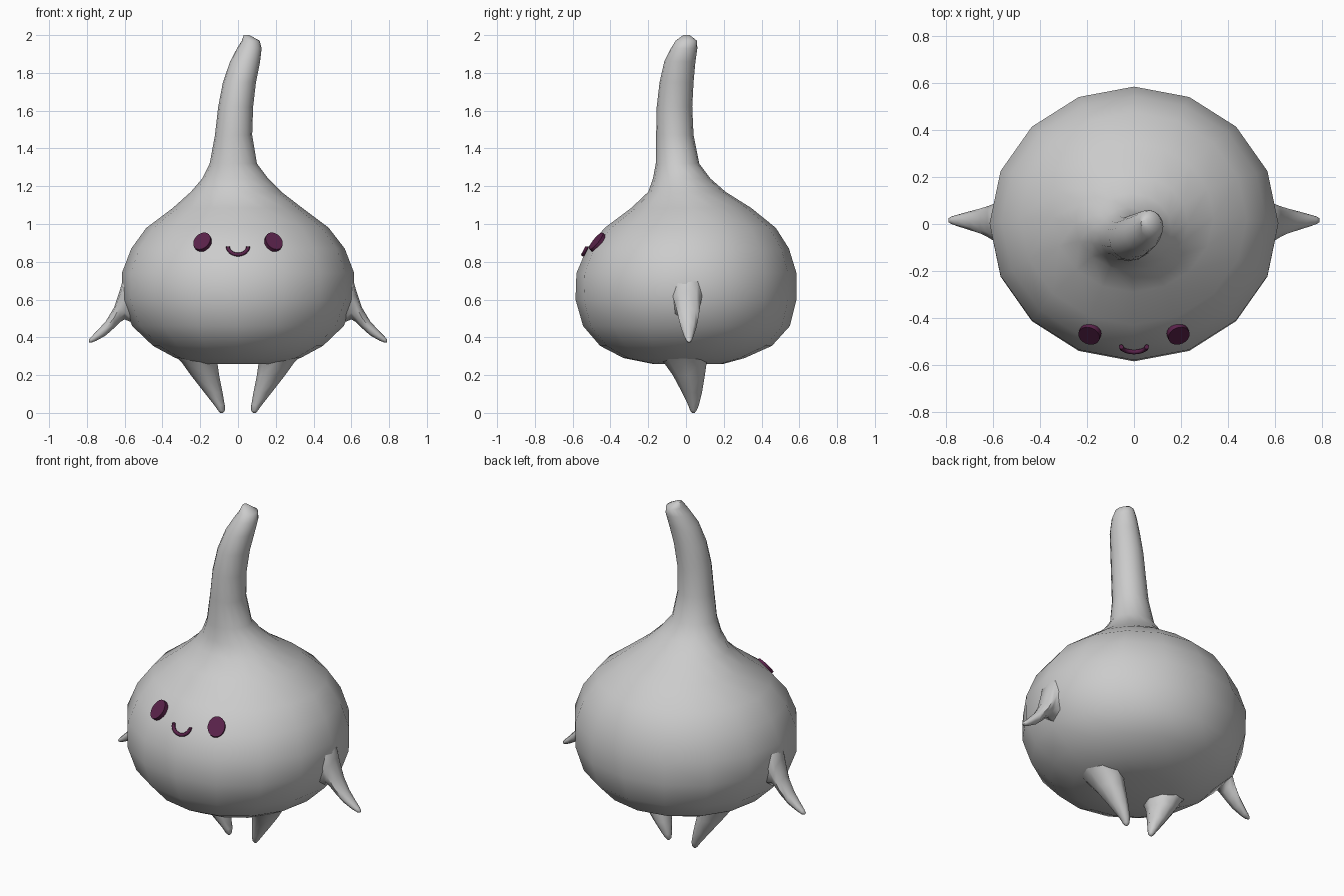
import bpy, bmesh, math
from mathutils import Vector


def material(name, rgb):
    m = bpy.data.materials.new(name)
    m.diffuse_color = (*rgb, 1)
    return m


SKIN = material("pale grey", (0.60, 0.60, 0.60))
PLUM = material("dark plum", (0.10, 0.016, 0.068))


def finish(bm, name, mat, angle=60):
    bmesh.ops.recalc_face_normals(bm, faces=bm.faces)
    me = bpy.data.meshes.new(name)
    bm.to_mesh(me)
    bm.free()
    ob = bpy.data.objects.new(name, me)
    bpy.context.collection.objects.link(ob)
    me.materials.append(mat)
    bpy.ops.object.select_all(action='DESELECT')
    bpy.context.view_layer.objects.active = ob
    ob.select_set(True)
    bpy.ops.object.shade_smooth_by_angle(angle=math.radians(angle))
    return ob


def loft(name, sections, place, sides, mat=SKIN):
    """Skin elliptical sections (position, u min, u max, v min, v max)."""
    bm = bmesh.new()
    rings = []
    for t, u0, u1, v0, v1 in sections:
        ring = []
        for i in range(sides):
            a = 2 * math.pi * i / sides
            u = (u0 + u1) / 2 + (u1 - u0) / 2 * math.sin(a)
            v = (v0 + v1) / 2 + (v1 - v0) / 2 * math.cos(a)
            ring.append(bm.verts.new(place(t, u, v)))
        rings.append(ring)
    for a, b in zip(rings, rings[1:]):
        for i in range(sides):
            j = (i + 1) % sides
            bm.faces.new((a[i], a[j], b[j], b[i]))
    bm.faces.new(rings[0])
    bm.faces.new(rings[-1])
    return finish(bm, name, mat)


# round body running up into the bent stem: z, x range, y range
loft("body_and_stem", [
    (0.26, -0.20, 0.20, -0.18, 0.20),
    (0.29, -0.33, 0.33, -0.33, 0.31),
    (0.355, -0.45, 0.45, -0.455, 0.455),
    (0.46, -0.56, 0.56, -0.545, 0.55),
    (0.60, -0.615, 0.615, -0.585, 0.585),
    (0.74, -0.615, 0.615, -0.58, 0.585),
    (0.87, -0.565, 0.565, -0.525, 0.545),
    (0.98, -0.485, 0.48, -0.43, 0.475),
    (1.085, -0.345, 0.34, -0.29, 0.345),
    (1.17, -0.25, 0.23, -0.20, 0.21),
    (1.24, -0.19, 0.16, -0.175, 0.13),
    (1.32, -0.15, 0.10, -0.16, 0.07),
    (1.47, -0.122, 0.075, -0.158, 0.04),
    (1.62, -0.105, 0.08, -0.155, 0.033),
    (1.75, -0.08, 0.095, -0.14, 0.04),
    (1.86, -0.042, 0.117, -0.115, 0.05),
    (1.93, -0.005, 0.125, -0.08, 0.06),
    (1.97, 0.02, 0.115, -0.055, 0.058),
    (2.00, 0.03, 0.06, -0.015, 0.02),
], lambda t, u, v: (u, v, t), 16)

for side, s in (("left", -1), ("right", 1)):
    # drooping pointed arm: x, y range, z range
    loft(side + "_arm", [
        (0.54, -0.10, 0.10, 0.47, 0.80),
        (0.60, -0.07, 0.085, 0.495, 0.74),
        (0.625, -0.055, 0.075, 0.48, 0.65),
        (0.655, -0.04, 0.066, 0.45, 0.56),
        (0.70, -0.026, 0.054, 0.41, 0.485),
        (0.75, -0.01, 0.04, 0.382, 0.43),
        (0.778, 0.0, 0.032, 0.371, 0.402),
        (0.79, 0.008, 0.024, 0.374, 0.388),
    ], lambda t, u, v: (s * t, u, v), 8)

    # pointed leg: z, x range, y range
    loft(side + "_leg", [
        (0.33, 0.09, 0.37, -0.16, 0.12),
        (0.27, 0.11, 0.30, -0.12, 0.11),
        (0.20, 0.10, 0.25, -0.07, 0.10),
        (0.11, 0.082, 0.18, -0.022, 0.085),
        (0.04, 0.07, 0.125, 0.012, 0.068),
        (0.012, 0.07, 0.105, 0.022, 0.056),
        (0.0, 0.08, 0.094, 0.033, 0.046),
    ], lambda t, u, v: (s * u, v, t), 8)

    # eye disc lying on the upward slope of the face
    n = Vector((0.30 * s, -0.72, 0.62)).normalized()
    right = Vector((0, 0, 1)).cross(n).normalized()
    up = n.cross(right)
    centre = Vector((0.188 * s, -0.468, 0.903))
    loft(side + "_eye", [(d, -0.047, 0.047, -0.057, 0.057)
                         for d in (-0.012, 0.012)],
         lambda t, u, v: centre + n * t + right * u + up * v, 20, PLUM)

# smiling mouth: a thin tube bent along an arc
bm = bmesh.new()
rings = []
for i in range(13):
    a = math.pi * (1 + i / 12)
    out = Vector((math.cos(a), 0, math.sin(a)))
    p = Vector((0.054 * math.cos(a), -0.523 + 0.022 * math.sin(a),
                0.882 + 0.044 * math.sin(a)))
    rings.append([bm.verts.new(p + 0.010 * (
        out * math.cos(b) + Vector((0, 1, 0)) * math.sin(b)))
        for b in (math.pi * k / 4 for k in range(8))])
for a, b in zip(rings, rings[1:]):
    for k in range(8):
        bm.faces.new((a[k], a[k - 1], b[k - 1], b[k]))
bm.faces.new(rings[0])
bm.faces.new(rings[-1])
finish(bm, "mouth", PLUM)
